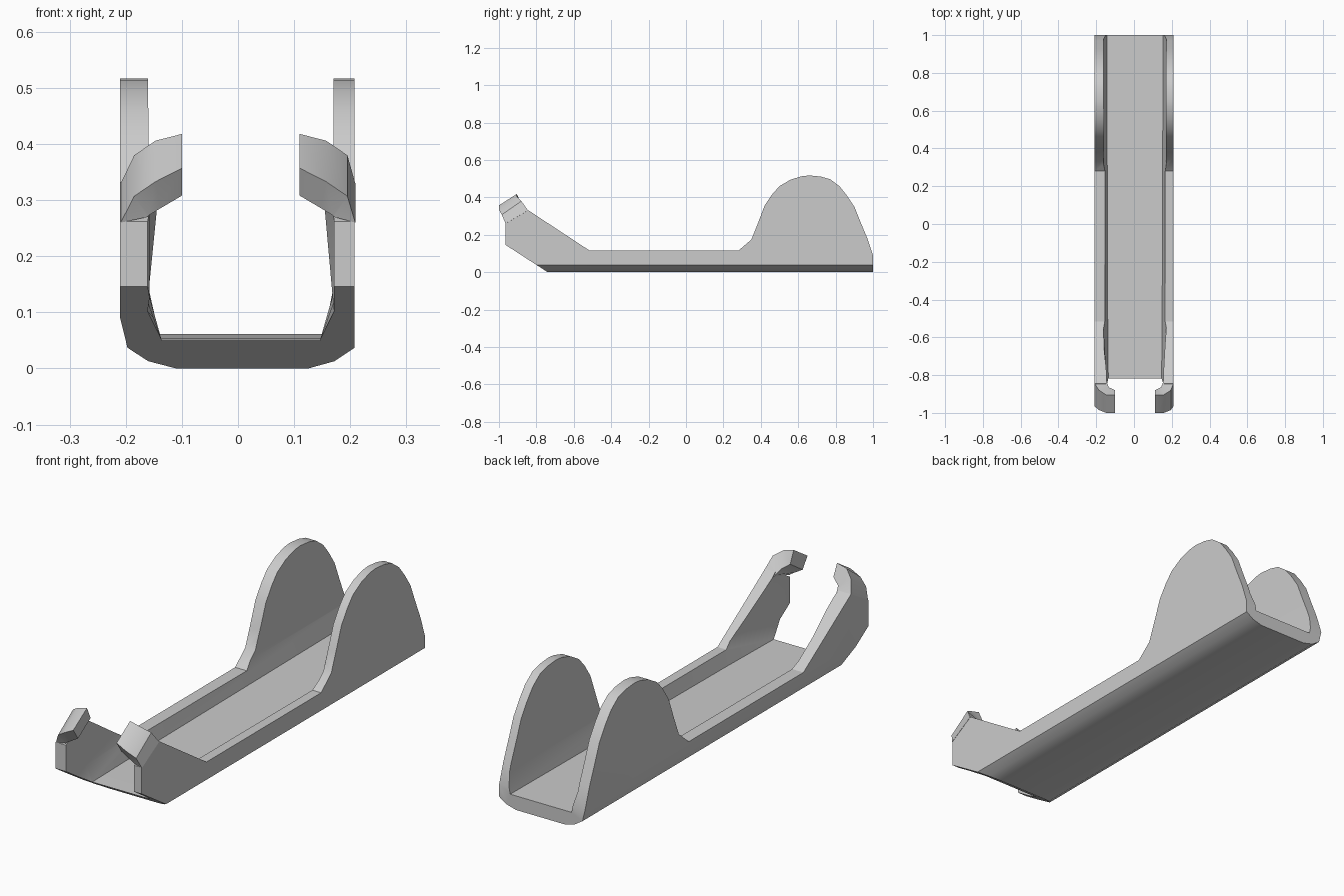
import bpy, bmesh

cube = bpy.data.objects.get("Cube")
if cube:
    bpy.data.objects.remove(cube, do_unlink=True)

grey = bpy.data.materials.new("plain_grey")
grey.use_nodes = True
colour = (0.6, 0.6, 0.6, 1)
grey.diffuse_color = colour
next(n for n in grey.node_tree.nodes if n.type == "BSDF_PRINCIPLED").inputs["Base Color"].default_value = colour

CENTRE = 0.005   # the inside of the channel is slightly off centre


def loft(name, rings):
    """Skin a list of closed rings and cap both ends."""
    bm = bmesh.new()
    loops = [[bm.verts.new(p) for p in ring] for ring in rings]
    count = len(loops[0])
    for a, b in zip(loops, loops[1:]):
        for i in range(count):
            j = (i + 1) % count
            bm.faces.new((a[i], a[j], b[j], b[i]))
    bm.faces.new(loops[0])
    bm.faces.new(loops[-1])
    bmesh.ops.recalc_face_normals(bm, faces=bm.faces[:])
    mesh = bpy.data.meshes.new(name)
    bm.to_mesh(mesh)
    bm.free()
    mesh.materials.append(grey)
    obj = bpy.data.objects.new(name, mesh)
    bpy.context.collection.objects.link(obj)
    return obj


def activate(obj):
    bpy.ops.object.select_all(action="DESELECT")
    obj.select_set(True)
    bpy.context.view_layer.objects.active = obj


def smooth(obj):
    activate(obj)
    bpy.ops.object.shade_smooth_by_angle(angle=0.55)


# U-shaped cross-section: fixed outside, slightly changing inside
OUTER = [(-.21, .6), (-.21, .09), (-.197, .037), (-.16, .013), (-.11, 0),
         (.125, 0), (.172, .013), (.208, .037), (.208, .6)]


def section(y, wall, floor_half, floor_z, bend_z):
    half = [(wall, .6), (wall, .28), (.166, bend_z), (floor_half, floor_z)]
    inner = [(CENTRE + x, z) for x, z in half]
    inner += [(CENTRE - x, z) for x, z in reversed(half)]
    return [(x, y, z) for x, z in OUTER + inner]


channel = loft("channel_body", [
    section(-1.05, .166, .141, .05, .085),
    section(-.965, .166, .141, .05, .085),
    section(-.82, .15, .141, .05, .12),
    section(-.5, .163, .144, .053, .14),
    section(1.05, .166, .149, .062, .15)])

# Side outline: low rails, rounded rear cheeks and rising front arms
OUTLINE = [(-.74, -.0), (-.965, .146), (-.965, .262), (-.845, .332), (-.515, .115),
           (.28, .115), (.35, .175), (.38, .25), (.42, .355), (.46, .415),
           (.5, .46), (.56, .495), (.62, .513), (.66, .517), (.72, .511),
           (.77, .497), (.82, .46), (.86, .41), (.9, .35), (.93, .275),
           (.97, .18), (1, .09), (1, -.05), (-.663, -.05)]
cutter = loft("outline_cutter", [[(x, y, z) for y, z in OUTLINE] for x in (-.4, .4)])
cutter.hide_render = True
cut = channel.modifiers.new("outline", "BOOLEAN")
cut.operation = "INTERSECT"
cut.solver = "EXACT"
cut.object = cutter
activate(channel)
bpy.ops.object.modifier_apply(modifier="outline")
bpy.data.objects.remove(cutter, do_unlink=True)
smooth(channel)

# Inward-curling hooks on the front arms: front, top, rear and lower edges
FRONT = [(.209, -.965, .26), (.19, -.985, .307), (.152, -1, .333), (.105, -1, .357)]
TOP = [(.209, -.845, .33), (.19, -.88, .38), (.152, -.905, .406), (.105, -.905, .418)]
REAR = [(.15, -.83, .317), (.148, -.84, .322), (.138, -.865, .342), (.105, -.88, .365)]
LOWER = [(.166, -.965, .27), (.164, -.965, .273), (.144, -.967, .285), (.105, -.967, .308)]

for side, name in ((1, "left_hook"), (-1, "right_hook")):
    rings = [[(side * x + (CENTRE if x < .2 else 0), y, z) for x, y, z in ring]
             for ring in zip(FRONT, TOP, REAR, LOWER)]
    smooth(loft(name, rings))
